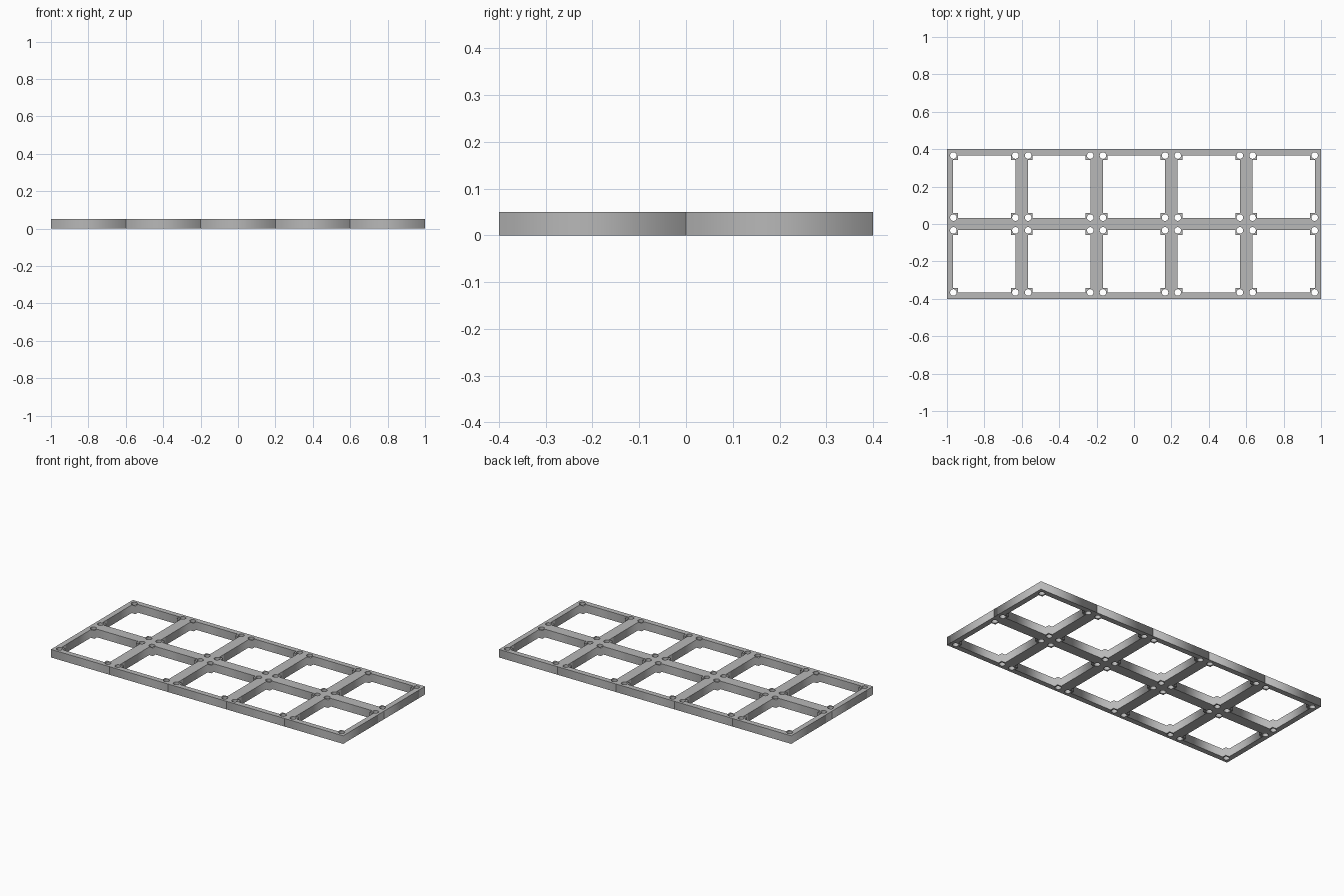
import bpy
import math

if "Cube" in bpy.data.objects:
    bpy.data.objects.remove(bpy.data.objects["Cube"], do_unlink=True)

PITCH = 0.4       # size of one square cell
HEIGHT = 0.05
INNER = 0.167     # half width of the opening
BOSS = 0.142      # inner edge of the corner bosses
HOLE = 0.166      # hole centre offset
RADIUS = 0.0175

grey = bpy.data.materials.new("plain grey")
grey.use_nodes = True
colour = (0.48, 0.48, 0.48, 1)
grey.diffuse_color = colour
grey.node_tree.nodes["Principled BSDF"].inputs["Base Color"].default_value = colour


def add_loop(curve, points):
    spline = curve.splines.new("POLY")
    spline.points.add(len(points) - 1)
    for p, (x, y) in zip(spline.points, points):
        p.co = (x, y, 0, 1)
    spline.use_cyclic_u = True


# Cell profile: square outline, opening with corner bosses, four round holes
profile = bpy.data.curves.new("cell_profile", "CURVE")
profile.dimensions = "2D"
profile.fill_mode = "BOTH"
profile.extrude = HEIGHT / 2
half = PITCH / 2
corners = [(1, 1), (-1, 1), (-1, -1), (1, -1)]
add_loop(profile, [(sx * half, sy * half) for sx, sy in corners])

opening = []
for sx, sy in corners:
    boss = [(INNER, BOSS), (BOSS, BOSS), (BOSS, INNER)]
    if sx * sy < 0:
        boss.reverse()
    opening += [(sx * x, sy * y) for x, y in boss]
add_loop(profile, opening)

for sx, sy in corners:
    add_loop(profile, [(sx * HOLE + RADIUS * math.cos(i * math.tau / 24),
                        sy * HOLE + RADIUS * math.sin(i * math.tau / 24)) for i in range(24)])

# Turn the profile into a mesh shared by all cells
helper = bpy.data.objects.new("cell_helper", profile)
bpy.context.collection.objects.link(helper)
bpy.context.view_layer.update()
graph = bpy.context.evaluated_depsgraph_get()
mesh = bpy.data.meshes.new_from_object(helper.evaluated_get(graph))
mesh.name = "frame_cell"
bpy.data.objects.remove(helper, do_unlink=True)
mesh.materials.clear()
mesh.materials.append(grey)

# Grid of five by two cells
for row in range(2):
    for col in range(5):
        cell = bpy.data.objects.new(f"frame_cell_{row + 1}_{col + 1}", mesh)
        cell.location = ((col - 2) * PITCH, (row - 0.5) * PITCH, HEIGHT / 2)
        bpy.context.collection.objects.link(cell)
